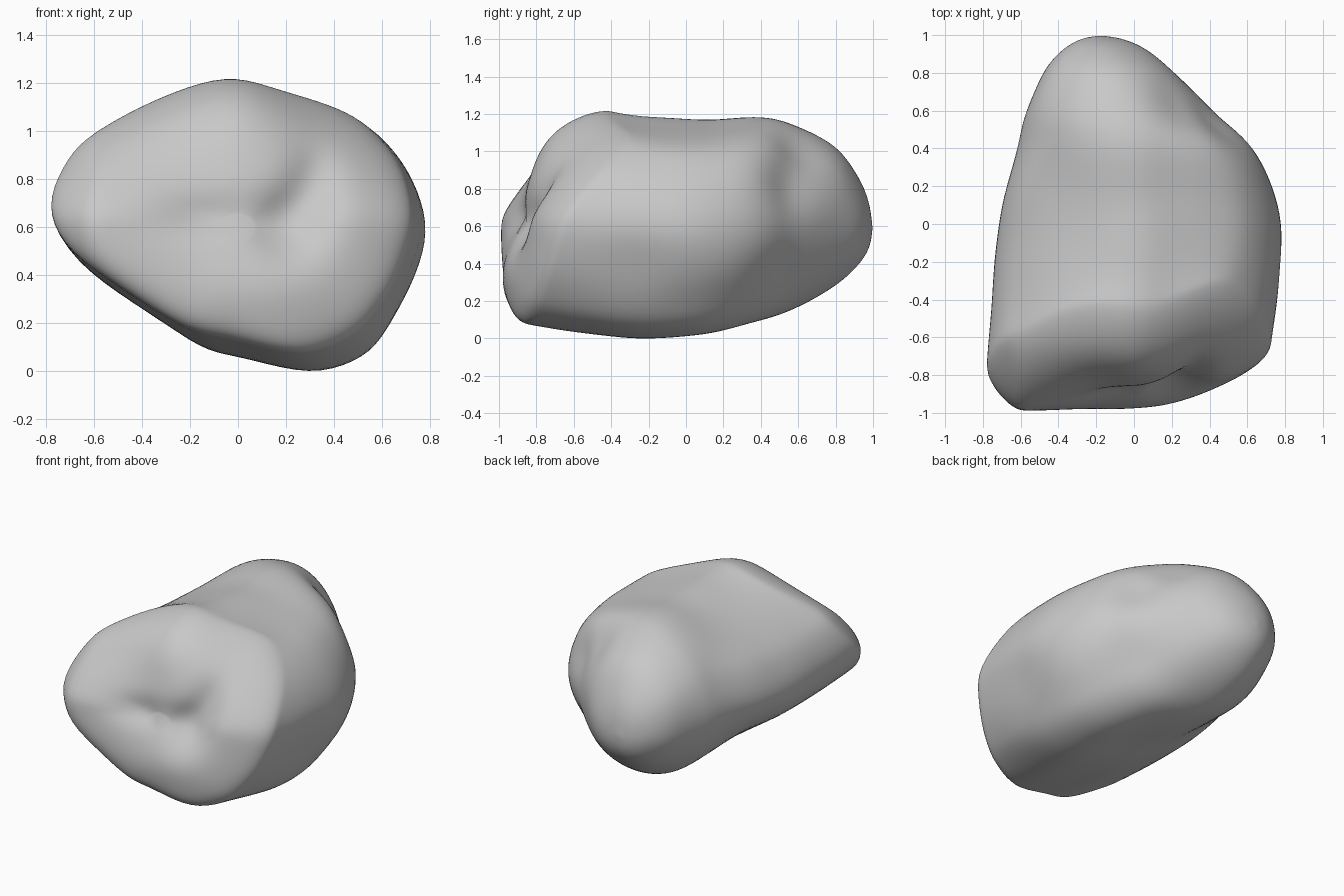
import bpy, bmesh
from math import sin, pi, exp, hypot
from mathutils import Vector, noise

cube = bpy.data.objects.get("Cube")
if cube:
    bpy.data.objects.remove(cube, do_unlink=True)

CAP_RINGS, STEPS = 30, 7


def spline(points, steps, closed=False):
    """Catmull-Rom samples through points of any dimension."""
    n = len(points)
    pick = (lambda i: points[i % n]) if closed else (lambda i: points[max(0, min(n - 1, i))])
    out = []
    for i in range(n if closed else n - 1):
        quad = [pick(i + k) for k in (-1, 0, 1, 2)]
        for s in range(steps):
            t = s / steps
            out.append([0.5 * (2 * b + (c - a) * t + (2 * a - 5 * b + 4 * c - d) * t * t
                               + (3 * b - a - 3 * c + d) * t ** 3)
                        for a, b, c, d in zip(*quad)])
    if not closed:
        out.append(list(points[-1]))
    return out


# Broad front outline (x, z), scaled to a unit box
outline = [(-.775, .66), (-.7, .87), (-.56, 1.0), (-.3, 1.145), (-.03, 1.225), (.2, 1.17),
           (.45, 1.09), (.6, .99), (.72, .82), (.775, .6), (.72, .38), (.62, .2),
           (.5, .07), (.28, 0), (0, .065), (-.18, .11), (-.4, .25), (-.68, .46)]
unit = [(x / .775, z / .6125 - 1) for x, z in spline(outline, 5, True)]

# Stations from front to back: y, left, right, bottom, top
stations = [(-.75, -.785, .735, .07, 1.225), (-.3, -.755, .785, 0, 1.195),
            (.1, -.71, .765, .02, 1.18), (.4, -.62, .635, .08, 1.19),
            (.6, -.57, .44, .17, 1.14), (.8, -.48, .22, .285, 1.03),
            (.92, -.38, .07, .4, .87), (.98, -.28, -.06, .5, .73),
            (1.0, -.18, -.18, .6, .6)]


def bump(x, z, cx, cz, sx, sz):
    return exp(-((x - cx) / sx) ** 2 - ((z - cz) / sz) ** 2)


def ramp(t):
    """Rising slope with a softened start."""
    return (t + hypot(t, .12)) / 2


def face_y(x, z, s):
    """Depth of the broken front face; s runs from its middle to its rim."""
    high = max(0, z - .65)
    y = -.97 + .06 * min(x, 0)
    y += (.1 + .15 * high) * (1 - max(0, 1 - s ** 8) ** .5)  # rounded rim
    y += high ** 2 + .8 * high * hypot(x, .05)      # leans back at the top corners
    y += (.3 + .25 * max(0, z - .2)) * ramp(x - .15)  # turns back on one side
    y += .8 * max(0, -x - .62)                      # blunt corner on the other
    y += .08 * bump(x, z, -.05, .78, .38, .25)      # broad dished area
    y += .1 * bump(x, z, .2, .62, .13, .14)         # deep hollow
    y += .06 * bump(x, z, .31, .78, .1, .16)        # groove rising from it
    y += .05 * bump(x, z, -.1, .65, .2, .08)        # groove to its side
    return y - .02 * bump(x, z, .1, .36, .3, .14)   # swelling below


def section(row):
    """Cross-section that turns from the front outline to an oval."""
    y, left, right, low, high = row
    w = max(0, min(1, y / .65))
    w = w * w * (3 - 2 * w)
    ring = []
    for u, v in unit:
        r = hypot(u, v)
        u, v = u * (1 - w + w / r), v * (1 - w + w / r)
        x = (left + right) / 2 + u * (right - left) / 2
        z = (low + high) / 2 + v * (high - low) / 2
        shift = (face_y(x, z, 1) + .75) * max(0, 1 - (y + .75) / 1.1) ** 2
        ring.append(Vector((x, y + shift, z)))
    return ring


# Shallow hollows on the sides: centre, radius, depth
hollows = [((.25, .6, 1.02), .17, .05), ((.47, .56, .85), .17, .06),
           ((.45, .5, .35), .2, .03), ((.76, -.25, .4), .2, .02),
           ((-.6, .1, .3), .3, .02)]


def weather(p):
    inward = (Vector((0, p.y * .6, .6)) - p).normalized()
    depth = sum(d * exp(-((p - Vector(c)).length / r) ** 2) for c, r, d in hollows)
    return p + inward * (depth + .01 * noise.noise(p * 3.2))


# Front cap rings, then the body rings
rings = []
rim = section(stations[0])
for k in range(1, CAP_RINGS):
    s = sin(k / CAP_RINGS * pi / 2)
    ring = []
    for p in rim:
        x, z = p.x * s, .6 + (p.z - .6) * s
        ring.append(Vector((x, face_y(x, z, s), z)))
    rings.append(ring)
rings += [section(row) for row in spline(stations, STEPS)]

bm = bmesh.new()
grid = [[bm.verts.new(weather(p)) for p in ring] for ring in rings]
for a, b in zip(grid, grid[1:]):
    for i in range(len(a)):
        j = (i + 1) % len(a)
        bm.faces.new((a[i], a[j], b[j], b[i]))
bm.faces.new(grid[0])
bmesh.ops.remove_doubles(bm, verts=bm.verts, dist=.0005)

# Soften the broken rim and the hollows
for _ in range(6):
    bmesh.ops.smooth_vert(bm, verts=bm.verts, factor=.5,
                          use_axis_x=True, use_axis_y=True, use_axis_z=True)
bmesh.ops.recalc_face_normals(bm, faces=bm.faces)
for f in bm.faces:
    f.smooth = True
floor = min(v.co.z for v in bm.verts)
bmesh.ops.translate(bm, verts=bm.verts, vec=(0, 0, -floor))

mesh = bpy.data.meshes.new("boulder")
bm.to_mesh(mesh)
bm.free()
boulder = bpy.data.objects.new("boulder", mesh)
bpy.context.collection.objects.link(boulder)

# Stone colour
stone = bpy.data.materials.new("stone grey")
stone.use_nodes = True
colour = (.58, .58, .58, 1)
stone.diffuse_color = colour
shader = stone.node_tree.nodes["Principled BSDF"]
shader.inputs["Base Color"].default_value = colour
shader.inputs["Roughness"].default_value = .9
mesh.materials.append(stone)
